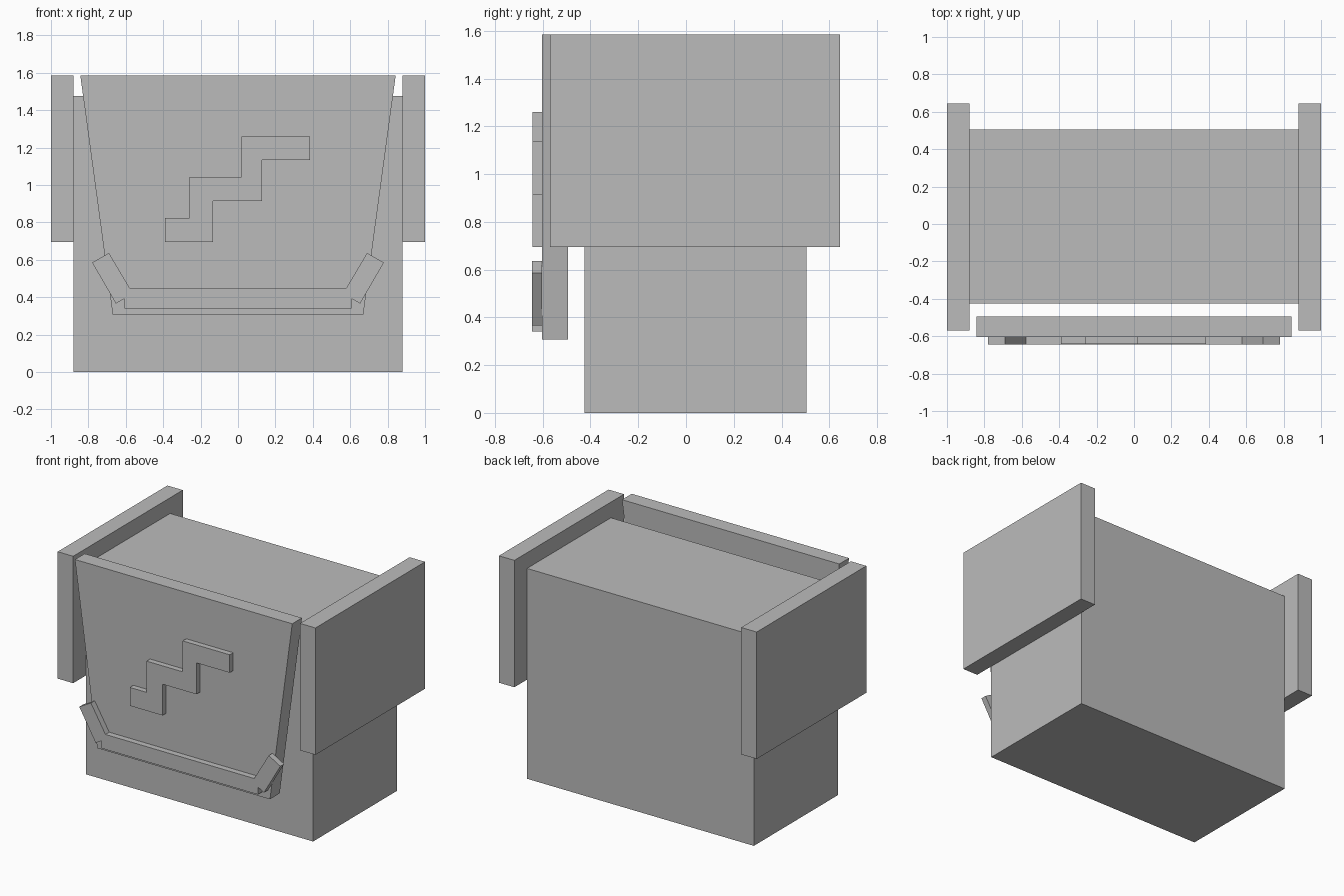
import bpy
import bmesh

cube = bpy.data.objects.get("Cube")
if cube:
    bpy.data.objects.remove(cube, do_unlink=True)

grey = bpy.data.materials.new("plain_grey")
grey.use_nodes = True
grey.diffuse_color = (0.5, 0.5, 0.5, 1)
grey.node_tree.nodes["Principled BSDF"].inputs["Base Color"].default_value = (0.5, 0.5, 0.5, 1)


def extrude_outline(name, outline, front, back):
    """Solid from an x-z outline, running from y = front to y = back."""
    bm = bmesh.new()
    face = bm.faces.new([bm.verts.new((x, front, z)) for x, z in outline])
    result = bmesh.ops.extrude_face_region(bm, geom=[face])
    moved = [v for v in result["geom"] if isinstance(v, bmesh.types.BMVert)]
    bmesh.ops.translate(bm, verts=moved, vec=(0, back - front, 0))
    bmesh.ops.recalc_face_normals(bm, faces=bm.faces)
    mesh = bpy.data.meshes.new(name)
    bm.to_mesh(mesh)
    bm.free()
    mesh.materials.append(grey)
    obj = bpy.data.objects.new(name, mesh)
    bpy.context.collection.objects.link(obj)
    return obj


def rectangle(x0, x1, z0, z1):
    return [(x0, z0), (x1, z0), (x1, z1), (x0, z1)]


def mirrored(half):
    """Close a right-hand half outline with its reflection."""
    return half + [(-x, z) for x, z in reversed(half)]


# Main block
extrude_outline("body", rectangle(-0.88, 0.88, 0, 1.475), -0.425, 0.505)

# Side slabs, standing above the body top
for name, x0, x1 in (("left_arm", 0.88, 1), ("right_arm", -1, -0.88)):
    extrude_outline(name, rectangle(x0, x1, 0.695, 1.585), -0.57, 0.645)

# Tapered panel floating ahead of the body
extrude_outline("front_panel", mirrored([(0.67, 0.308), (0.843, 1.585)]), -0.603, -0.495)

# Stair-shaped relief on the panel
steps = [(-0.39, 0.695), (-0.135, 0.695), (-0.135, 0.914), (0.127, 0.914),
         (0.127, 1.134), (0.385, 1.134), (0.385, 1.26), (0.02, 1.26),
         (0.02, 1.043), (-0.26, 1.043), (-0.26, 0.824), (-0.39, 0.824)]
extrude_outline("step_relief", steps, -0.642, -0.603)

# Lower trim: a bar with upturned ends
trim = [(0.607, 0.34), (0.607, 0.392), (0.653, 0.366),
        (0.78, 0.585), (0.69, 0.636), (0.577, 0.445)]
extrude_outline("lower_trim", mirrored(trim), -0.645, -0.603)
